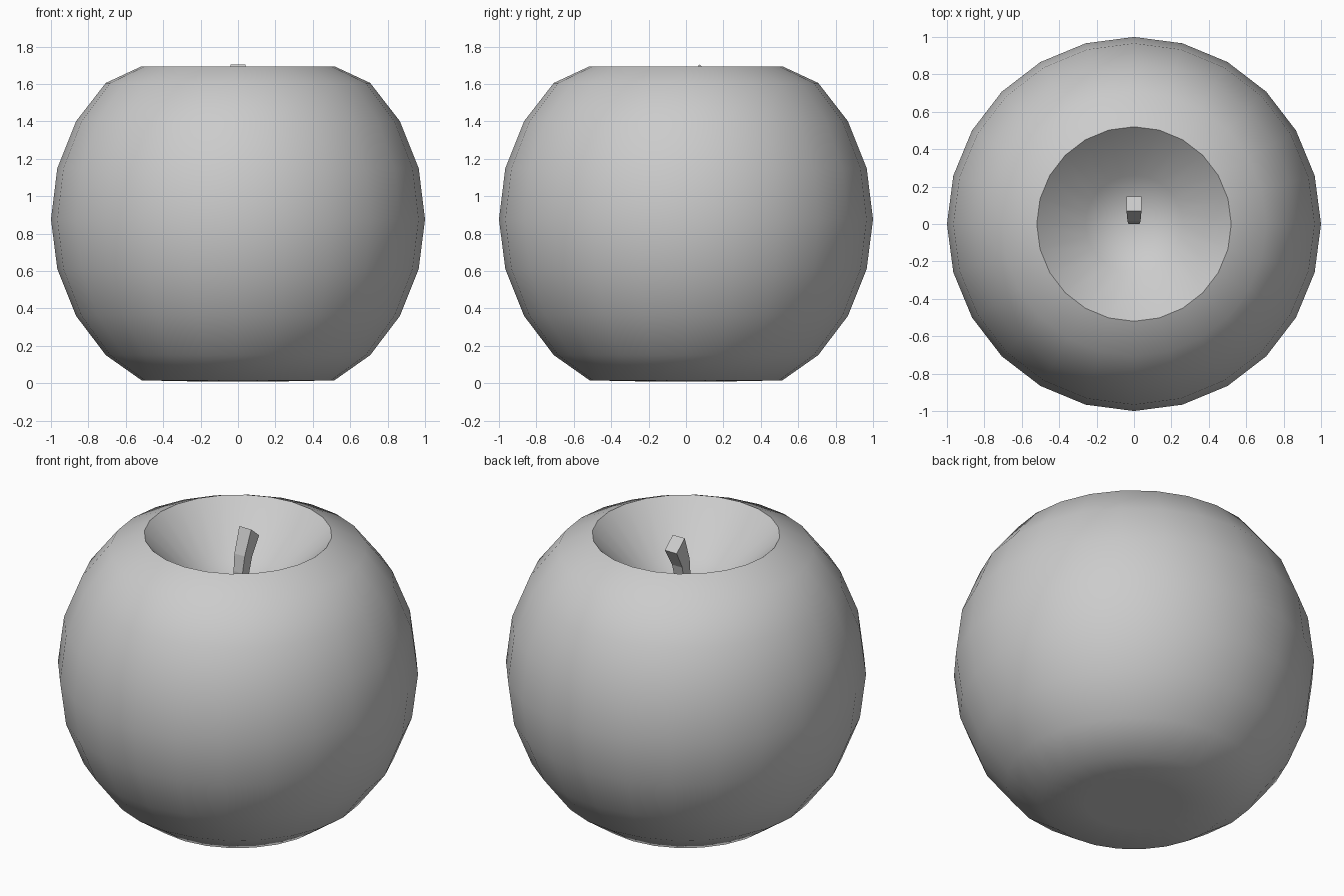
import bpy, bmesh, math

if "Cube" in bpy.data.objects:
    bpy.data.objects.remove(bpy.data.objects["Cube"])

SEGMENTS = 24


def finish(name, bm):
    bmesh.ops.recalc_face_normals(bm, faces=bm.faces)
    mesh = bpy.data.meshes.new(name)
    bm.to_mesh(mesh)
    bm.free()
    obj = bpy.data.objects.new(name, mesh)
    bpy.context.collection.objects.link(obj)
    return obj


def loft(name, rings):
    """Skin equal-length rings of points; a one-point ring closes as a fan."""
    bm = bmesh.new()
    loops = [[bm.verts.new(p) for p in ring] for ring in rings]
    for a, b in zip(loops, loops[1:]):
        n = max(len(a), len(b))
        for i in range(n):
            j = (i + 1) % n
            if len(a) == 1:
                bm.faces.new((a[0], b[j], b[i]))
            elif len(b) == 1:
                bm.faces.new((a[i], a[j], b[0]))
            else:
                bm.faces.new((a[i], a[j], b[j], b[i]))
    for loop in (loops[0], loops[-1]):
        if len(loop) > 2:
            bm.faces.new(loop)
    return finish(name, bm)


def circle(r, z):
    if r == 0:
        return [(0, 0, z)]
    step = math.tau / SEGMENTS
    return [(r * math.cos(i * step), r * math.sin(i * step), z) for i in range(SEGMENTS)]


# Apple body: flat underside, round flank, sunken stem hollow
profile = [(0, 0.02), (0.26, 0.01), (0.515, 0.015), (0.707, 0.15), (0.866, 0.36),
           (0.966, 0.61), (1.0, 0.876), (0.966, 1.15), (0.866, 1.40),
           (0.707, 1.605), (0.52, 1.692), (0.26, 1.44), (0, 1.31)]
body = loft("apple_body", [circle(r, z) for r, z in profile])

# Stem: square section bending backwards, (half width, front y/z, back y/z)
sections = [(0.03, (0.0, 1.25), (0.06, 1.25)),
            (0.03, (0.0, 1.46), (0.065, 1.44)),
            (0.035, (0.015, 1.56), (0.085, 1.53)),
            (0.04, (0.07, 1.705), (0.147, 1.64))]
stem = loft("stem", [[(-w, *f), (w, *f), (w, *b), (-w, *b)] for w, f, b in sections])

# Smooth skin with a crisp rim around the hollow
bpy.ops.object.select_all(action='DESELECT')
body.select_set(True)
bpy.context.view_layer.objects.active = body
bpy.ops.object.shade_smooth_by_angle(angle=math.radians(35))
